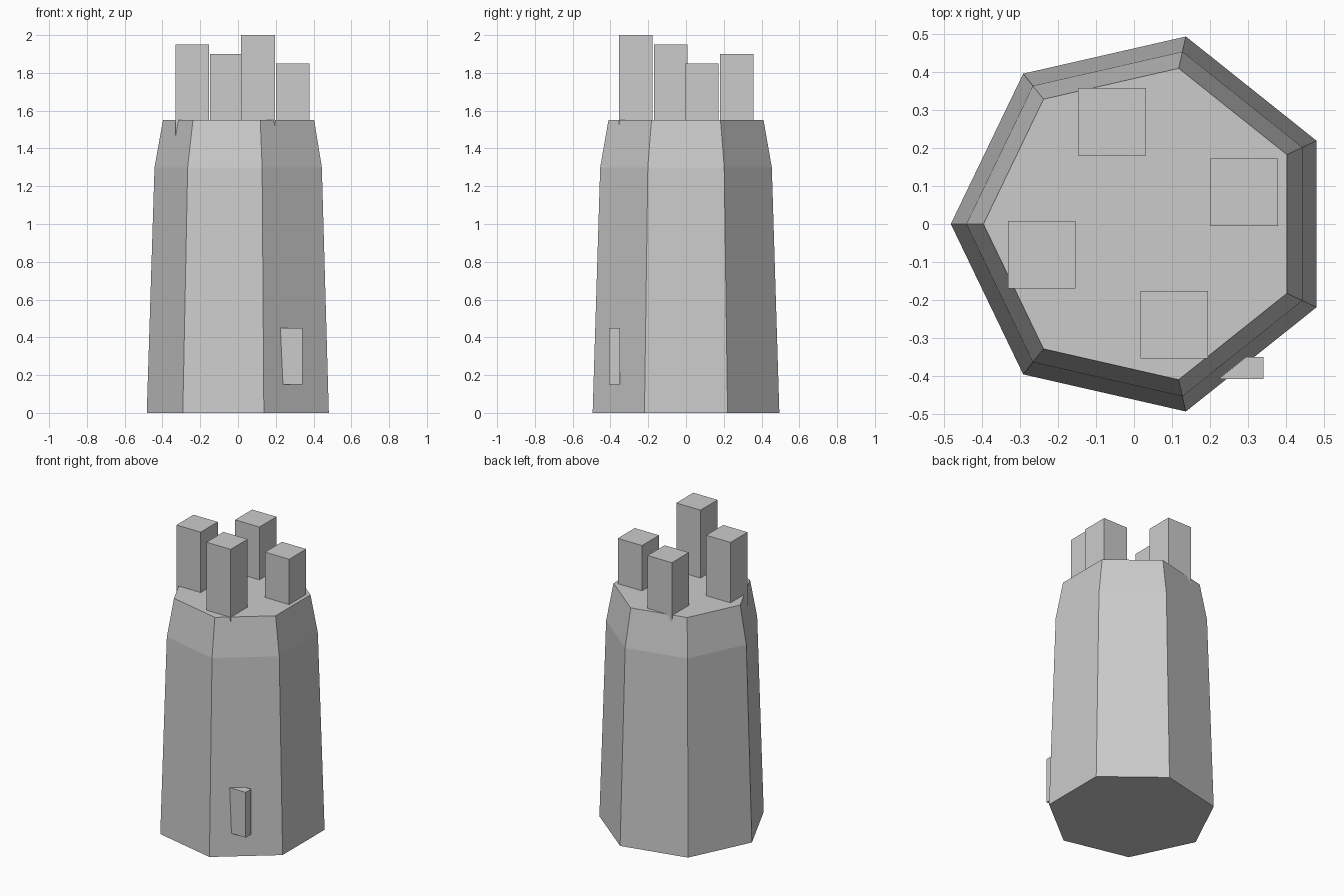
import bpy
import bmesh
import math

if "Cube" in bpy.data.objects:
    bpy.data.objects.remove(bpy.data.objects["Cube"])

# One stone grey for the whole tower
stone = bpy.data.materials.new("stone grey")
stone.diffuse_color = (0.6, 0.6, 0.6, 1.0)
stone.use_nodes = True
stone.node_tree.nodes["Principled BSDF"].inputs["Base Color"].default_value = stone.diffuse_color


def add_object(name, bm):
    bmesh.ops.recalc_face_normals(bm, faces=bm.faces)
    mesh = bpy.data.meshes.new(name)
    bm.to_mesh(mesh)
    bm.free()
    mesh.materials.append(stone)
    obj = bpy.data.objects.new(name, mesh)
    bpy.context.collection.objects.link(obj)
    return obj


def add_box(name, x0, x1, y0, y1, z0, z1):
    bm = bmesh.new()
    bmesh.ops.create_cube(bm, size=1)
    for v in bm.verts:
        v.co = ((x0 + x1) / 2 + v.co.x * (x1 - x0),
                (y0 + y1) / 2 + v.co.y * (y1 - y0),
                (z0 + z1) / 2 + v.co.z * (z1 - z0))
    return add_object(name, bm)


# Seven-sided tapering tower: (radius, height) of each ring
SIDES = 7
CENTRE_X = 0.024
bm = bmesh.new()
rings = []
for radius, z in ((0.507, 0.0), (0.466, 1.3), (0.421, 1.55)):
    ring = []
    for i in range(SIDES):
        a = math.pi + 2 * math.pi * i / SIDES
        ring.append(bm.verts.new((CENTRE_X + radius * math.cos(a),
                                  radius * math.sin(a), z)))
    rings.append(ring)
for low, high in zip(rings, rings[1:]):
    for i in range(SIDES):
        j = (i + 1) % SIDES
        bm.faces.new((low[i], low[j], high[j], high[i]))
bm.faces.new(rings[0][::-1])
bm.faces.new(rings[-1])
add_object("tower_body", bm)

# Four battlement posts of different heights: centre x, centre y, top
posts = ((-0.243, -0.081, 1.95), (-0.058, 0.269, 1.90),
         (0.106, -0.266, 2.00), (0.290, 0.084, 1.85))
h = 0.089
for n, (x, y, top) in enumerate(posts, 1):
    add_box(f"battlement_post_{n}", x - h, x + h, y - h, y + h, 1.4, top)

# Small door block set into the front right wall
add_box("door_block", 0.18, 0.342, -0.408, -0.35, 0.15, 0.45)
